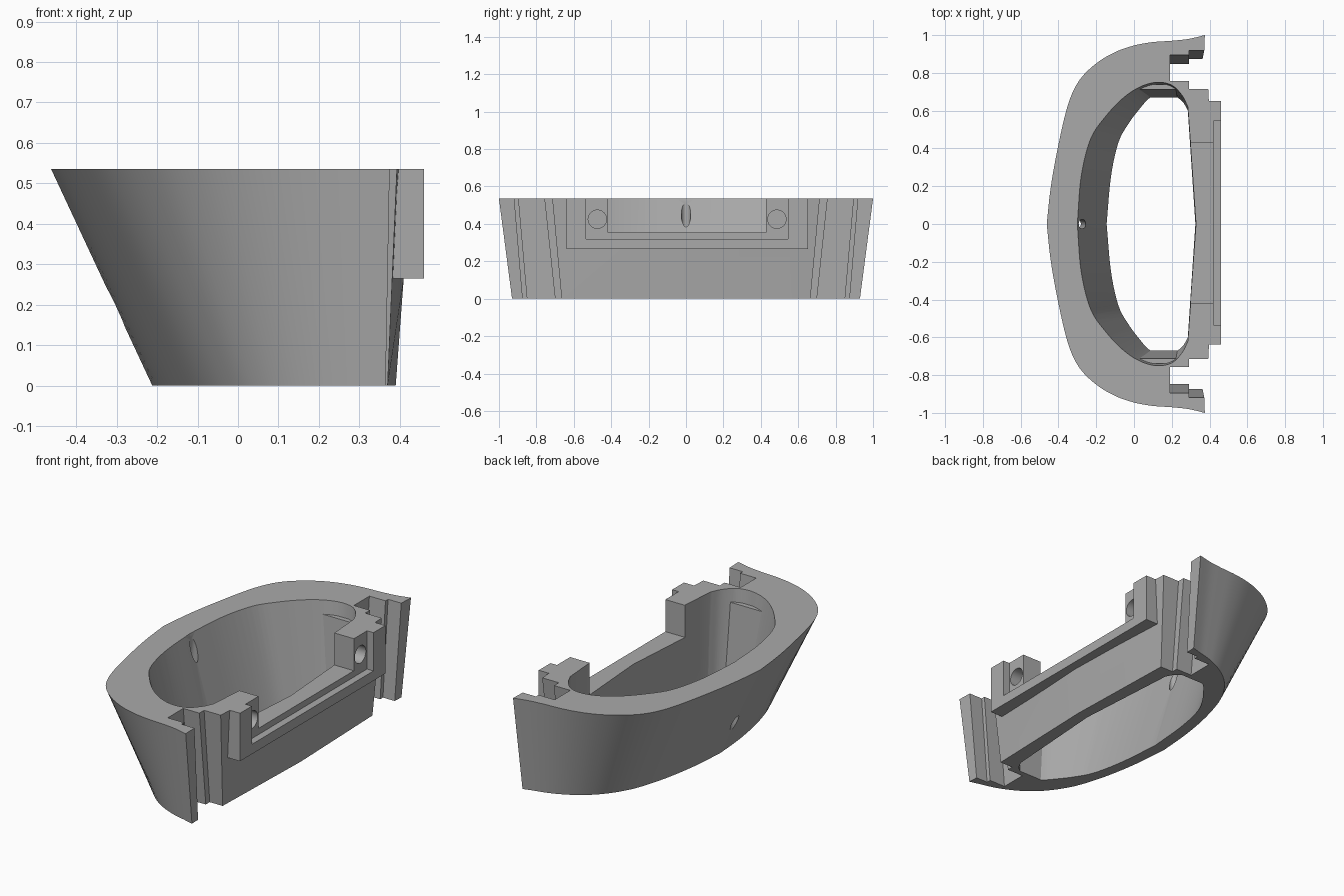
import bpy, bmesh, math
from mathutils import Vector

cube = bpy.data.objects.get("Cube")
if cube:
    bpy.data.objects.remove(cube)

H = 0.535
SHIFT = 0.006  # slots and collar sit slightly towards the back

grey = bpy.data.materials.new("plain grey")
grey.use_nodes = True
grey.diffuse_color = (0.4, 0.4, 0.4, 1)
grey.node_tree.nodes["Principled BSDF"].inputs["Base Color"].default_value = (0.4, 0.4, 0.4, 1)


def finish(name, bm):
    bmesh.ops.recalc_face_normals(bm, faces=bm.faces)
    mesh = bpy.data.meshes.new(name)
    bm.to_mesh(mesh)
    bm.free()
    mesh.materials.append(grey)
    ob = bpy.data.objects.new(name, mesh)
    bpy.context.collection.objects.link(ob)
    return ob


def smooth_path(pts, n=5):
    """Catmull-Rom curve through the points."""
    p = [Vector(q) for q in pts]
    p = [2 * p[0] - p[1]] + p + [2 * p[-1] - p[-2]]
    out = []
    for a, b, c, d in zip(p, p[1:], p[2:], p[3:]):
        for i in range(n):
            t = i / n
            out.append(0.5 * (2 * b + (c - a) * t + (2 * a - 5 * b + 4 * c - d) * t * t
                              + (3 * b - a - 3 * c + d) * t ** 3))
    return out + [p[-2]]


def mirrored(half, shift=0):
    """Close a half outline that starts and ends on y = 0."""
    other = [Vector((v.x, -v.y)) for v in half[1:-1]]
    return half + other[::-1]


def loft(name, low, high, extend=0):
    bm = bmesh.new()
    rings = []
    for t in (-extend, 1 + extend):
        rings.append([bm.verts.new((*a.lerp(b, t), H * t)) for a, b in zip(low, high)])
    n = len(low)
    for i in range(n):
        j = (i + 1) % n
        bm.faces.new((rings[0][i], rings[0][j], rings[1][j], rings[1][i]))
    bm.faces.new(rings[0][::-1])
    bm.faces.new(rings[1])
    return finish(name, bm)


def box(name, lo, hi):
    bm = bmesh.new()
    bmesh.ops.create_cube(bm, size=1)
    for v in bm.verts:
        v.co = [(a + b) / 2 + c * (b - a) for a, b, c in zip(lo, hi, v.co)]
    return finish(name, bm)


def rod(name, start, end, radius):
    a, b = Vector(start), Vector(end)
    bm = bmesh.new()
    bmesh.ops.create_cone(bm, cap_ends=True, segments=32, radius1=radius, radius2=radius,
                          depth=(b - a).length)
    ob = finish(name, bm)
    ob.rotation_euler = (b - a).to_track_quat("Z", "Y").to_euler()
    ob.location = (a + b) / 2
    return ob


helpers = []


def combine(target, tool, operation):
    mod = target.modifiers.new(tool.name, "BOOLEAN")
    mod.operation, mod.object, mod.solver = operation, tool, "EXACT"
    tool.hide_render = True
    helpers.append(tool)


# Outer shell: curved back, end wings, stepped slots and bowed front wall
back_high = smooth_path([(-.462, 0), (-.44, .2), (-.4, .42), (-.35, .63), (-.29, .76), (-.2, .85),
                         (-.1, .91), (0, .945), (.1, .963), (.2, .97), (.29, .98), (.375, 1)])
back_low = smooth_path([(-.212, 0), (-.195, .2), (-.16, .4), (-.11, .57), (-.06, .67), (0, .75),
                        (.06, .805), (.12, .845), (.18, .875), (.24, .897), (.3, .912), (.365, .93)])


def slot(outer, outer_lip, inner, inner_lip, tip, front, middle):
    return [Vector(v) for v in ((tip, outer_lip), (.29, outer_lip), (.29, outer), (.19, outer),
                                (.19, inner), (.29, inner), (.29, inner_lip), (front, inner_lip),
                                (middle, 0))]


high = mirrored(back_high + slot(.895, .918, .757, .715, .372, .393, .43))
low = mirrored(back_low + slot(.848, .873, .70, .665, .363, .37, .39))
shell = loft("shell", low, high)

# Raised collar on the front wall
combine(shell, box("collar", (.36, -.645 + SHIFT, .265), (.46, .645 + SHIFT, H)), "UNION")

# Open cavity
cav_high = smooth_path([(-.3, 0), (-.28, .25), (-.23, .45), (-.15, .57), (-.06, .665), (.03, .725),
                        (.12, .75), (.2, .735), (.255, .68), (.285, .62)]) + [Vector((.33, 0))]
cav_low = smooth_path([(-.145, 0), (-.122, .25), (-.083, .43), (-.03, .53), (.03, .61), (.08, .665),
                       (.14, .69), (.2, .685), (.255, .65), (.285, .6)]) + [Vector((.325, 0))]
combine(shell, loft("cavity", mirrored(cav_low), mirrored(cav_high), .05), "DIFFERENCE")

# Flat ledges inside both ends of the cavity
for side, label in ((1, "back"), (-1, "front")):
    ledge = box(label + "_ledge", (.02, .67, 0), (.27, .697, .46))
    for v in ledge.data.vertices:
        if v.co.z > .1:
            v.co.y += .042
        v.co.y *= side
    if side < 0:
        ledge.data.flip_normals()
    combine(shell, ledge, "UNION")

# Collar recess, through notch and screw holes
combine(shell, box("recess", (.42, -.54 + SHIFT, .32), (.6, .54 + SHIFT, .7)), "DIFFERENCE")
combine(shell, box("notch", (.2, -.423 + SHIFT, .355), (.6, .423 + SHIFT, .7)), "DIFFERENCE")
for side, label in ((1, "back"), (-1, "front")):
    y = side * .48 + SHIFT
    combine(shell, rod(label + "_screw_hole", (.34, y, .425), (.5, y, .425), .049), "DIFFERENCE")

# Steep drain hole through the rear wall
combine(shell, rod("drain_hole", (-.313, 0, .09), (-.262, 0, .56), .025), "DIFFERENCE")

# Bake the cuts and drop the helpers
bpy.context.view_layer.update()
result = bpy.data.meshes.new_from_object(
    shell.evaluated_get(bpy.context.evaluated_depsgraph_get()))
shell.modifiers.clear()
shell.data = result
for ob in helpers:
    bpy.data.objects.remove(ob)
for ob in bpy.context.selected_objects:
    ob.select_set(False)
shell.select_set(True)
bpy.context.view_layer.objects.active = shell
bpy.ops.object.shade_smooth_by_angle(angle=math.radians(25))
